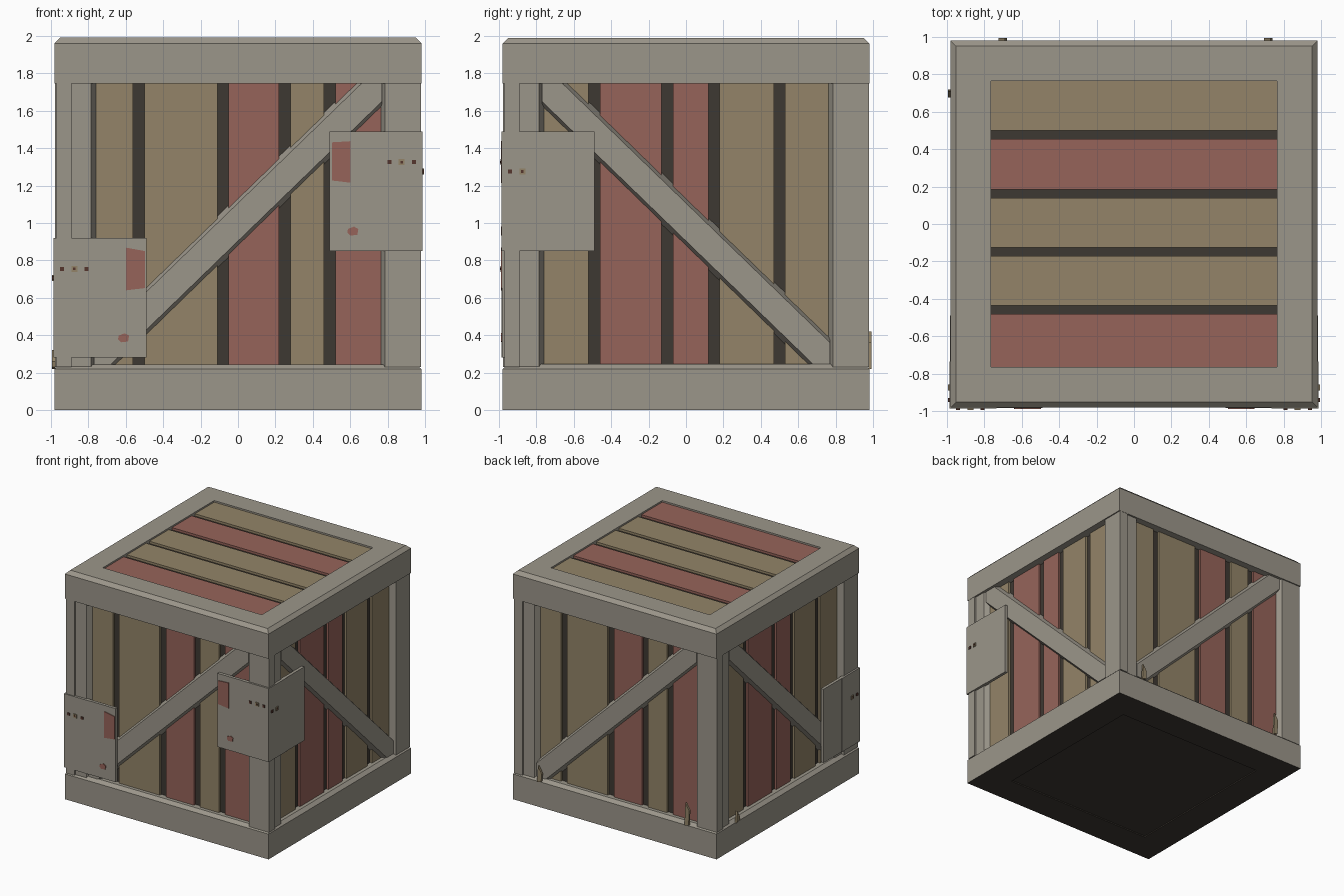
import bpy, bmesh, math
from mathutils import Matrix, Vector

if "Cube" in bpy.data.objects:
    bpy.data.objects.remove(bpy.data.objects["Cube"])


def material(name, r, g, b):
    m = bpy.data.materials.new(name)
    m.use_nodes = True
    m.diffuse_color = (r, g, b, 1)
    m.node_tree.nodes["Principled BSDF"].inputs["Base Color"].default_value = (r, g, b, 1)
    return m


GREY = material("grey_frame", 0.33, 0.305, 0.255)
TAN = material("tan_wood", 0.292, 0.231, 0.138)
RED = material("faded_red", 0.305, 0.127, 0.102)
DARK = material("dark_gap", 0.048, 0.040, 0.032)
RUST = material("rust_brown", 0.09, 0.035, 0.025)


def finish(name, bm, *mats):
    bmesh.ops.recalc_face_normals(bm, faces=bm.faces)
    mesh = bpy.data.meshes.new(name)
    bm.to_mesh(mesh)
    bm.free()
    for m in mats:
        mesh.materials.append(m)
    ob = bpy.data.objects.new(name, mesh)
    bpy.context.collection.objects.link(ob)
    return ob


def prism(name, front, out, back_out, mat, side=0, back=None):
    """Outline in (across, up) on one crate side, joined to a deeper outline."""
    bm = bmesh.new()
    turn = Matrix.Rotation(side * math.pi / 2, 3, "Z")
    a = [bm.verts.new(turn @ Vector((u, -out, z))) for u, z in front]
    b = [bm.verts.new(turn @ Vector((u, -back_out, z))) for u, z in back or front]
    bm.faces.new(a)
    bm.faces.new(b[::-1])
    for i in range(len(a)):
        j = (i + 1) % len(a)
        bm.faces.new((a[i], b[i], b[j], a[j]))
    return finish(name, bm, mat)


def rect(u0, u1, z0, z1):
    return [(u0, z0), (u1, z0), (u1, z1), (u0, z1)]


def square_ring(name, profile):
    """Sweep a (radius, height) profile round a square; underside is dark."""
    bm = bmesh.new()
    loops = [[bm.verts.new((sx * r, sy * r, z)) for sx, sy in
              ((-1, -1), (1, -1), (1, 1), (-1, 1))] for r, z in profile]
    for a, b in zip(loops, loops[1:] + loops[:1]):
        for i in range(4):
            j = (i + 1) % 4
            bm.faces.new((a[i], a[j], b[j], b[i]))
    for f in bm.faces:
        f.material_index = int(f.calc_center_median().z < 0.02)
    return finish(name, bm, GREY, DARK)


# Dark inner core, showing in the plank gaps and underneath
bm = bmesh.new()
bmesh.ops.create_cube(bm, size=1, matrix=Matrix.Translation((0, 0, 0.983))
                      @ Matrix.Diagonal((1.8, 1.8, 1.946, 1)))
finish("inner_core", bm, DARK)

# Chamfered frames
square_ring("top_frame", [(0.88, 1.745), (0.98, 1.745), (0.98, 1.96), (0.95, 1.99),
                          (0.765, 1.99), (0.765, 1.95)])
square_ring("bottom_frame", [(0.72, 0.012), (0.72, 0), (0.98, 0), (0.98, 0.22),
                             (0.95, 0.245), (0.88, 0.245)])

# Lid planks, tapered towards the gaps
LID = [(-0.765, -0.48, RED), (-0.435, -0.17, TAN), (-0.125, 0.14, TAN),
       (0.185, 0.455, RED), (0.5, 0.765, TAN)]
for y0, y1, mat in LID:
    bm = bmesh.new()
    bmesh.ops.create_cube(bm, size=1, matrix=Matrix.Translation((0, (y0 + y1) / 2, 1.963))
                          @ Matrix.Diagonal((1.53, y1 - y0, 0.026, 1)))
    finish("lid_plank", bm, mat)

WALL_A = [(-0.89, -0.56, TAN), (-0.5, -0.11, TAN), (-0.05, 0.22, RED),
          (0.28, 0.46, TAN), (0.52, 0.89, RED)]
WALL_B = [(-0.89, -0.52, TAN), (-0.46, -0.13, RED), (-0.07, 0.12, RED),
          (0.18, 0.47, TAN), (0.53, 0.89, TAN)]
BRACE = [(-0.77, 0.245), (-0.68, 0.245), (0.77, 1.65), (0.77, 1.745),
         (0.66, 1.745), (-0.77, 0.36)]
BRACE_BACK = [(-0.77, 0.245), (-0.64, 0.245), (0.77, 1.615), (0.77, 1.745),
              (0.62, 1.745), (-0.77, 0.395)]

# Four walls: planks, corner posts and diagonal brace
for side, label in enumerate(("front", "left", "back", "right")):
    for u0, u1, mat in (WALL_A, WALL_B)[side % 2]:
        prism(label + "_plank", rect(u0, u1, 0.23, 1.76), 0.92, 0.89, mat, side)
    prism(label + "_post_a", rect(-0.94, -0.785, 0.23, 1.76), 0.965, 0.89, GREY, side,
          rect(-0.94, -0.74, 0.23, 1.76))
    prism(label + "_post_b", rect(0.785, 0.978, 0.23, 1.76), 0.97, 0.89, GREY, side,
          rect(0.75, 0.978, 0.23, 1.76))
    flip = 1 - 2 * (side % 2)
    prism(label + "_brace", [(u * flip, z) for u, z in BRACE], 0.957, 0.9, GREY, side,
          [(u * flip, z) for u, z in BRACE_BACK])


def corner_plate(label, side, s, z0, painted, rivet_z):
    """Two-leaf metal plate with rivets; s is the end of the wall it sits on."""
    z1 = z0 + 0.64
    prism(label + "_plate_outer", rect(s * 0.735, s * 0.986, z0, z1), 0.986, 0.955, GREY, side)
    prism(label + "_plate_inner", rect(s * 0.49, s * 0.735, z0, z1), 0.983, 0.957, GREY, side)
    for i, u in enumerate((0.81, 0.875, 0.94)):
        if i or painted:
            mat, r = (TAN, 0.016) if i == 1 else (RUST, 0.011)
            prism(label + "_rivet", rect(s * u - r, s * u + r, rivet_z - r, rivet_z + r),
                  0.993, 0.98, mat, side)
            if i == 1:
                prism(label + "_rivet_core", rect(s * u - 0.007, s * u + 0.007,
                      rivet_z - 0.007, rivet_z + 0.007), 0.995, 0.98, RUST, side)


# Plates wrapping the two front corners
corner_plate("front_low", 0, -1, 0.28, True, 0.755)
corner_plate("front_high", 0, 1, 0.85, True, 1.325)
corner_plate("left_high", 1, -1, 0.85, False, 1.275)
corner_plate("right_low", 3, 1, 0.28, False, 0.705)

# Worn red paint on the front plates
for u, z, slant in ((-0.598, 0.64, 1), (0.502, 1.215, -1)):
    a, b = (0, 0.012) if slant > 0 else (0.012, 0)
    prism("paint_patch", [(u, z + a), (u + 0.1, z + b), (u + 0.1, z + 0.222 - b),
                          (u, z + 0.228 - a)], 0.989, 0.98, RED, 0)
for u, z in ((-0.61, 0.385), (0.615, 0.955)):
    prism("paint_fleck", [(u + 0.032 * math.cos(t), z + 0.026 * math.sin(t))
                          for t in (0.5, 1.4, 2.6, 3.4, 4.2, 5.5)], 0.989, 0.98, RED, 0)

# Bent splinters on the lower ledge
for side, u, top in ((2, -0.72, 0.36), (2, 0.7, 0.42), (3, -0.7, 0.32)):
    prism("splinter", [(u - 0.02, 0.22), (u + 0.02, 0.23), (u + 0.025, top - 0.06),
                       (u - 0.01, top)], 0.993, 0.975, TAN, side)
